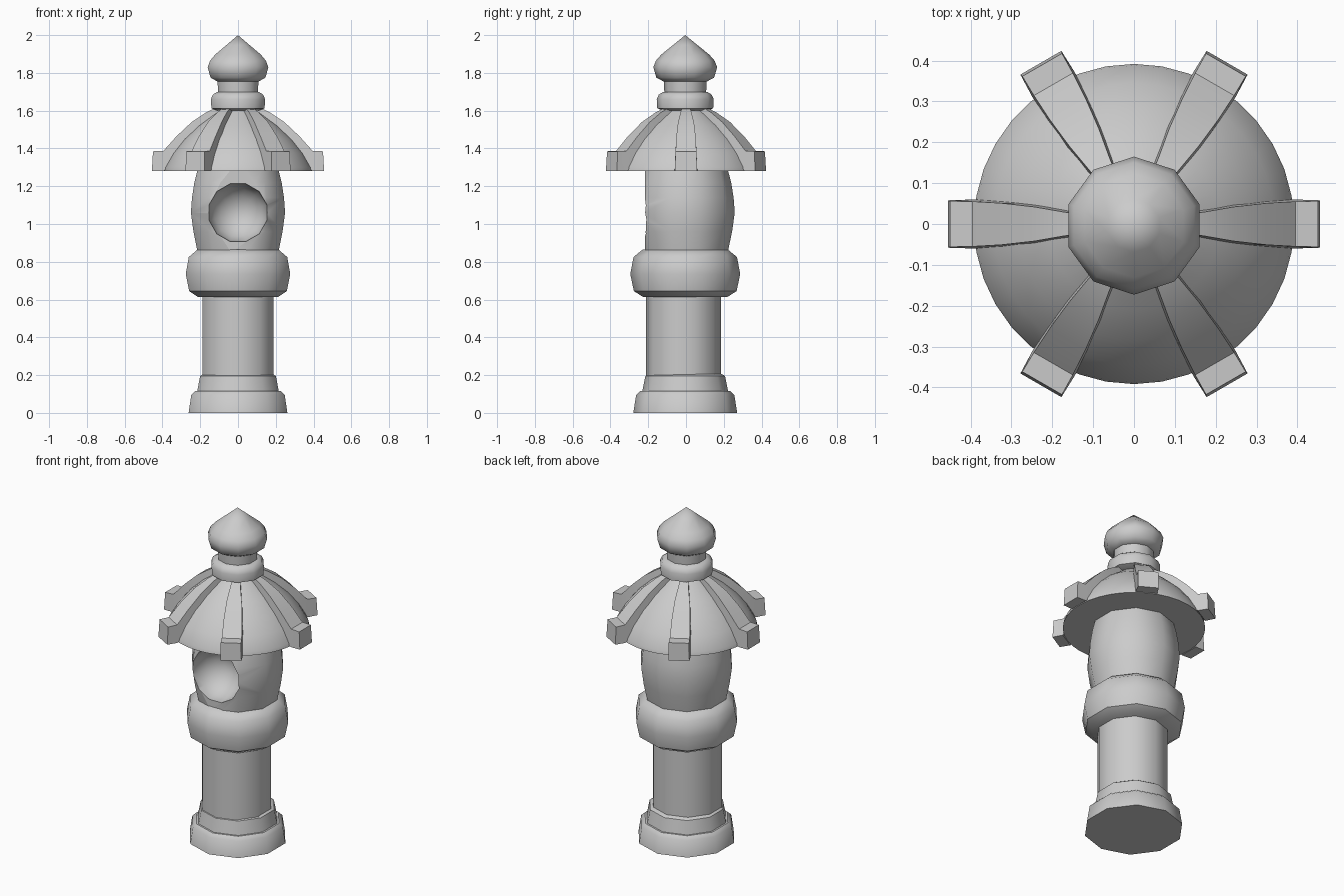
import bpy, bmesh, math
from mathutils import Matrix, Vector

if "Cube" in bpy.data.objects:
    bpy.data.objects.remove(bpy.data.objects["Cube"])


def make(name, bm, angle=42):
    bmesh.ops.recalc_face_normals(bm, faces=bm.faces)
    me = bpy.data.meshes.new(name)
    bm.to_mesh(me)
    bm.free()
    ob = bpy.data.objects.new(name, me)
    bpy.context.collection.objects.link(ob)
    smooth(ob, angle)
    return ob


def smooth(ob, angle):
    bpy.ops.object.select_all(action='DESELECT')
    ob.select_set(True)
    bpy.context.view_layer.objects.active = ob
    bpy.ops.object.shade_smooth_by_angle(angle=math.radians(angle))


def lathe(name, profile, sides=10, y=-0.004, angle=42):
    """Closed turned part with a corner facing -y; profile is (radius, z)."""
    bm = bmesh.new()
    rings = []
    for r, z in profile:
        if r == 0:
            rings.append([bm.verts.new((0, y, z))] * sides)
            continue
        rings.append([bm.verts.new((r * math.sin(2 * math.pi * i / sides),
                                    y - r * math.cos(2 * math.pi * i / sides), z))
                      for i in range(sides)])
    for a, b in zip(rings, rings[1:]):
        for i in range(sides):
            j = (i + 1) % sides
            vs = list(dict.fromkeys([a[i], a[j], b[j], b[i]]))
            bm.faces.new(vs)
    for ring in (rings[0], rings[-1]):
        if len(set(ring)) > 2:
            bm.faces.new(ring)
    return make(name, bm, angle)


# Pedestal and shaft
lathe("base", [(.275, 0), (.260, .095), (.238, .115), (.227, .115),
               (.211, .195), (.195, .205)])
lathe("column", [(.198, .18), (.198, .63)], y=-.013)
lathe("collar", [(.222, .613), (.272, .645), (.291, .735), (.274, .825), (.224, .866)])

# Lamp chamber with a flattened front and a hollowed bowl
chamber = lathe("lamp_chamber", [(.225, .85), (.248, .96), (.262, 1.06),
                                 (.256, 1.14), (.243, 1.22), (.222, 1.30)])
bm = bmesh.new()
bmesh.ops.create_cube(bm, size=1, matrix=Matrix.Translation((0, -.717, 1.06)))
front_cut = make("front_cutter", bm)
bm = bmesh.new()
bmesh.ops.create_uvsphere(bm, u_segments=12, v_segments=10, radius=.159,
                          matrix=Matrix.Translation((0, -.215, 1.06))
                          @ Matrix.Rotation(math.pi / 2, 4, 'X')
                          @ Matrix.Rotation(math.pi / 12, 4, 'Z'))
bowl_cut = make("bowl_cutter", bm)
for cutter in (front_cut, bowl_cut):
    m = chamber.modifiers.new("cut", 'BOOLEAN')
    m.operation, m.solver, m.object = 'DIFFERENCE', 'EXACT', cutter
    cutter.hide_render = True
    bpy.context.view_layer.objects.active = chamber
    bpy.ops.object.modifier_apply(modifier=m.name)
    bpy.data.objects.remove(cutter)
smooth(chamber, 40)

# Domed roof
lathe("roof", [(.392, 1.28), (.388, 1.30), (.345, 1.375), (.285, 1.45),
               (.21, 1.52), (.10, 1.60)], sides=36, y=0, angle=35)

# Six roof ribs: stations of radius, top z, bottom z, top and bottom half width
stations = [(.09, 1.63, 1.52, .018, .026), (.17, 1.59, 1.48, .029, .041),
            (.245, 1.54, 1.42, .042, .052), (.325, 1.465, 1.34, .051, .058),
            (.395, 1.387, 1.28, .055, .060), (.45, 1.385, 1.28, .056, .058)]
bm = bmesh.new()
for k in range(6):
    rot = Matrix.Rotation(k * math.pi / 3, 3, 'Z')
    secs = []
    for i, (r, zt, zb, wt, wb) in enumerate(stations):
        rb = r + (.006 if i == len(stations) - 1 else 0)
        secs.append([bm.verts.new(rot @ Vector(p)) for p in
                     ((r, -wt, zt), (r, wt, zt), (rb, wb, zb), (rb, -wb, zb))])
    for a, b in zip(secs, secs[1:]):
        for i in range(4):
            j = (i + 1) % 4
            bm.faces.new((a[i], a[j], b[j], b[i]))
    bm.faces.new(secs[0])
    bm.faces.new(secs[-1])
make("roof_ribs", bm, 30)

# Finial stack
lathe("finial_ring", [(.115, 1.60), (.148, 1.612), (.151, 1.66), (.140, 1.685), (.115, 1.70)])
lathe("finial_neck", [(.110, 1.69), (.112, 1.72), (.114, 1.76)])
lathe("finial_bulb", [(.112, 1.753), (.153, 1.775), (.169, 1.83), (.155, 1.865),
                      (.127, 1.897), (.065, 1.947), (0, 2.0)], angle=50)
